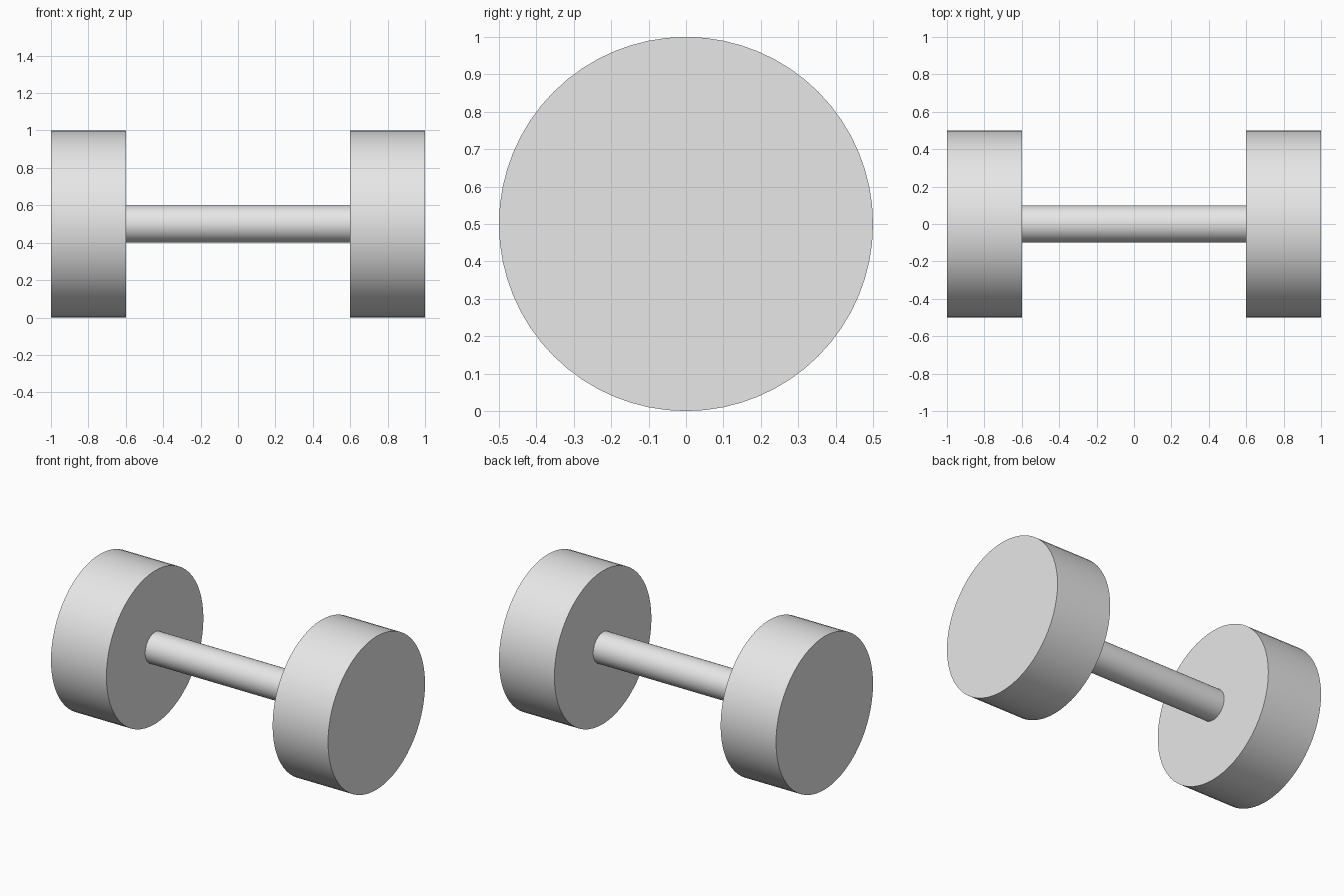
import bpy
import math

cube = bpy.data.objects.get("Cube")
if cube:
    bpy.data.objects.remove(cube, do_unlink=True)

# One plain grey for the whole dumbbell
GREY = (0.8, 0.8, 0.8, 1)
grey = bpy.data.materials.new("light_grey")
grey.use_nodes = True
grey.diffuse_color = GREY
grey.node_tree.nodes["Principled BSDF"].inputs["Base Color"].default_value = GREY


def cylinder_along_x(name, x, radius, length):
    """Smooth-sided cylinder lying along x, level with the weights' centre."""
    bpy.ops.mesh.primitive_cylinder_add(
        vertices=64, radius=radius, depth=length,
        location=(x, 0, 0.5), rotation=(0, math.pi / 2, 0))
    obj = bpy.context.object
    obj.name = name
    obj.data.materials.append(grey)
    bpy.ops.object.shade_smooth_by_angle(angle=math.radians(30))
    return obj


# Grip between the weights
cylinder_along_x("handle_bar", 0, 0.1, 1.2)

# Round weights at both ends
for side, sign in (("left", 1), ("right", -1)):
    cylinder_along_x(side + "_weight", sign * 0.8, 0.5, 0.4)
